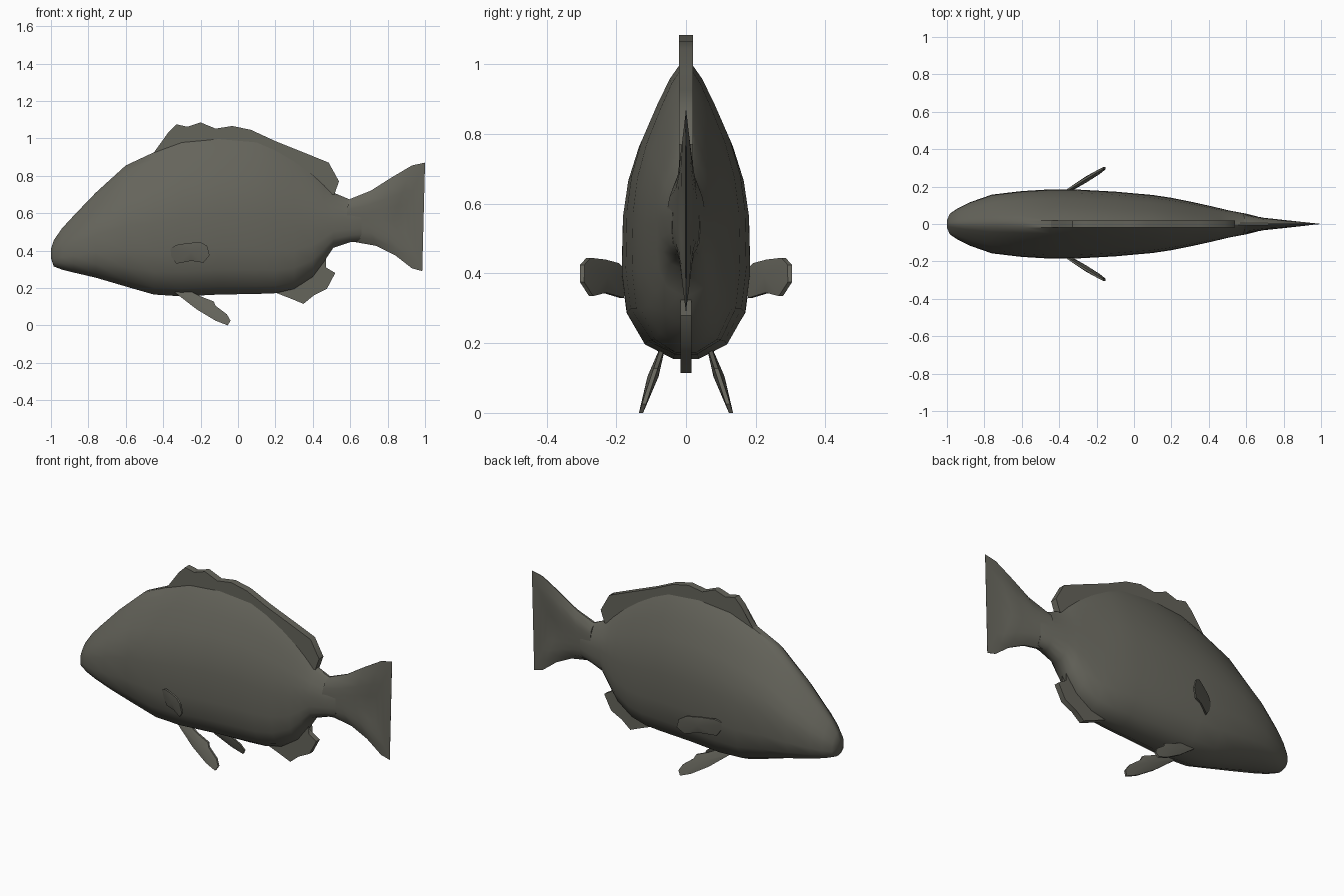
import bpy, bmesh, math

if "Cube" in bpy.data.objects:
    bpy.data.objects.remove(bpy.data.objects["Cube"])

mat = bpy.data.materials.new("olive grey skin")
mat.diffuse_color = (0.13, 0.128, 0.105, 1)
mat.use_nodes = True
mat.node_tree.nodes["Principled BSDF"].inputs["Base Color"].default_value = mat.diffuse_color


def finish(name, bm, mirror=False):
    bmesh.ops.recalc_face_normals(bm, faces=bm.faces)
    me = bpy.data.meshes.new(name)
    bm.to_mesh(me)
    bm.free()
    me.materials.append(mat)
    ob = bpy.data.objects.new(name, me)
    bpy.context.collection.objects.link(ob)
    bpy.ops.object.select_all(action='DESELECT')
    ob.select_set(True)
    bpy.context.view_layer.objects.active = ob
    bpy.ops.object.shade_smooth_by_angle(angle=math.radians(45))
    if mirror:
        m = ob.modifiers.new("mirror", 'MIRROR')
        m.use_axis = (False, True, False)
        m.use_clip = False
    return ob


def skin(name, rings):
    """Bridge closed rings of points and cap both ends."""
    bm = bmesh.new()
    vs = [[bm.verts.new(p) for p in r] for r in rings]
    n = len(vs[0])
    for a, b in zip(vs, vs[1:]):
        for i in range(n):
            j = (i + 1) % n
            bm.faces.new((a[i], a[j], b[j], b[i]))
    for cap in (vs[0], vs[-1]):
        f = bm.faces.new(cap)
        bmesh.ops.triangulate(bm, faces=[f])
    return finish(name, bm)


def plate(name, outline, y_of, edge, bulge=None, mirror=False):
    """Fin from an x-z outline; bulge gives a thicker centre."""
    bm = bmesh.new()
    cx = sum(p[0] for p in outline) / len(outline)
    cz = sum(p[1] for p in outline) / len(outline)
    sides = []
    for s in (-1, 1):
        ring = [bm.verts.new((x, y_of(x, z) + s * edge, z)) for x, z in outline]
        sides.append(ring)
        if bulge:
            c = bm.verts.new((cx, y_of(cx, cz) + s * bulge, cz))
            for i in range(len(ring)):
                bm.faces.new((ring[i - 1], ring[i], c))
        else:
            bmesh.ops.triangulate(bm, faces=[bm.faces.new(ring)])
    a, b = sides
    for i in range(len(a)):
        bm.faces.new((a[i - 1], a[i], b[i], b[i - 1]))
    return finish(name, bm, mirror)


# Body: cross-section (height fraction, width fraction), stations (x, top, bottom, half width)
section = [(0, .2), (.05, .64), (.16, .92), (.3, 1), (.5, .98), (.62, .9),
           (.74, .73), (.86, .48), (.95, .27), (1, .1)]
stations = [(-1.0, .41, .36, .02), (-.985, .455, .315, .055), (-.94, .52, .298, .085),
            (-.88, .585, .283, .115), (-.76, .71, .255, .157), (-.6, .855, .208, .176),
            (-.45, .925, .165, .185), (-.3, .98, .155, .184), (-.1, 1.0, .165, .173),
            (.1, .985, .168, .155), (.2, .945, .172, .14), (.3, .89, .195, .12),
            (.4, .82, .26, .098), (.46, .765, .34, .084), (.51, .71, .415, .072),
            (.6, .672, .445, .055), (.66, .68, .45, .04)]
rings = []
for x, top, bot, w in stations:
    half = [(w * k, bot + (top - bot) * t) for t, k in section]
    rings.append([(x, y, z) for y, z in half] + [(x, -y, z) for y, z in reversed(half)])
skin("body", rings)

# Forked tail: rows of upper edge, lower edge, middle x, half thickness
rows = [(.59, .672, .60, .45, .58, .054), (.71, .72, .74, .425, .68, .034),
        (.82, .79, .84, .375, .77, .024), (.93, .855, .93, .305, .83, .015),
        (1.0, .87, .985, .29, .865, .004)]
rings = []
for xt, zt, xb, zb, xm, w in rows:
    half = []
    for i in range(-4, 5):
        s = i / 4
        xe, ze = (xt, zt) if s > 0 else (xb, zb)
        half.append((xm + (xe - xm) * abs(s), w * (.12 + .88 * math.sqrt(1 - s * s)),
                     .565 + (ze - .565) * abs(s)))
    rings.append(half + [(x, -y, z) for x, y, z in reversed(half)])
skin("tail_fin", rings)

# Dorsal fin along the back
plate("dorsal_fin",
      [(-.46, .91), (-.41, .965), (-.37, 1.035), (-.33, 1.075), (-.27, 1.062), (-.2, 1.085),
       (-.12, 1.052), (-.03, 1.066), (.07, 1.045), (.2, .985), (.35, .925), (.485, .87),
       (.54, .77), (.515, .70), (.46, .70), (.3, .82), (.1, .9), (-.3, .9)],
      lambda x, z: 0, .02)

# Anal fin under the rear belly
plate("anal_fin",
      [(.12, .19), (.2, .175), (.29, .14), (.35, .115), (.405, .16), (.475, .195),
       (.52, .28), (.445, .325), (.47, .37), (.4, .36), (.28, .26)],
      lambda x, z: 0, .016)

# Paired side fins sweeping back and outward
plate("pectoral_fins",
      [(-.38, .40), (-.33, .43), (-.27, .44), (-.2, .445), (-.165, .425), (-.152, .375),
       (-.185, .335), (-.25, .345), (-.33, .33)],
      lambda x, z: .3 + .6 * (x + .16) + .15 * (z - .42), .006, .017, True)

# Paired belly fins
plate("pelvic_fins",
      [(-.37, .2), (-.28, .195), (-.2, .155), (-.13, .128), (-.12, .105), (-.06, .06),
       (-.04, .025), (-.055, 0), (-.12, .025), (-.22, .085), (-.33, .17)],
      lambda x, z: .073 + .33 * (.17 - z), .006, .016, True)
